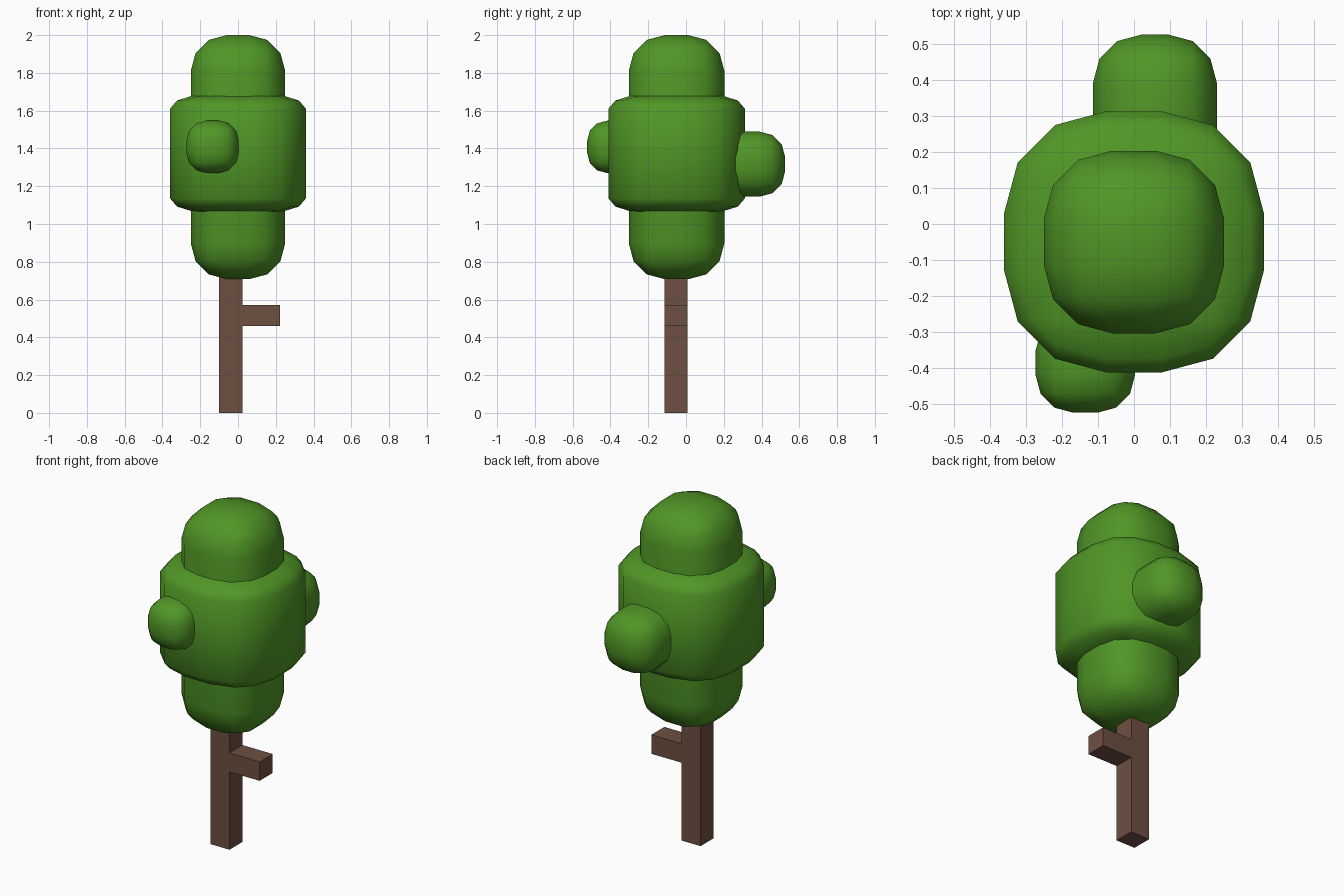
import bpy, bmesh
from mathutils import Vector

if "Cube" in bpy.data.objects:
    bpy.data.objects.remove(bpy.data.objects["Cube"])


def material(name, color):
    m = bpy.data.materials.new(name)
    m.diffuse_color = (*color, 1)
    m.use_nodes = True
    m.node_tree.nodes["Principled BSDF"].inputs["Base Color"].default_value = m.diffuse_color
    return m


LEAF = material("leaf green", (0.08, 0.305, 0.019))
BARK = material("bark brown", (0.153, 0.08, 0.054))


def add_object(name, bm, mat, smooth):
    bmesh.ops.recalc_face_normals(bm, faces=bm.faces)
    for f in bm.faces:
        f.smooth = smooth
    me = bpy.data.meshes.new(name)
    bm.to_mesh(me)
    bm.free()
    me.materials.append(mat)
    ob = bpy.data.objects.new(name, me)
    bpy.context.collection.objects.link(ob)
    return ob


def leaf_clump(name, lo, hi, bevel, cap=None):
    """Rounded box from lo to hi; cap is the height of the top and bottom rounding."""
    cap = cap or bevel
    lo, hi = Vector(lo), Vector(hi)
    mid, size = (lo + hi) / 2, hi - lo
    flat = size.z / 2 - cap
    size.z = 2 * (flat + bevel)
    bm = bmesh.new()
    bmesh.ops.create_cube(bm, size=1)
    bmesh.ops.scale(bm, vec=size, verts=bm.verts)
    bmesh.ops.bevel(bm, geom=bm.edges[:], offset=bevel, offset_type='OFFSET',
                    segments=3, profile=0.5, affect='EDGES')
    # squash only the rounded ends
    for v in bm.verts:
        over = abs(v.co.z) - flat
        if over > 0:
            v.co.z = (1 if v.co.z > 0 else -1) * (flat + over * cap / bevel)
    bmesh.ops.translate(bm, vec=mid, verts=bm.verts)
    return add_object(name, bm, LEAF, True)


# Foliage: tall core, wide middle, and two side clumps
leaf_clump("foliage_core", (-0.25, -0.303, 0.708), (0.25, 0.203, 2.0), 0.19)
leaf_clump("foliage_middle", (-0.36, -0.411, 1.048), (0.36, 0.312, 1.698), 0.282, 0.088)
leaf_clump("foliage_front_clump", (-0.273, -0.523, 1.27), (0.003, -0.247, 1.547), 0.105)
leaf_clump("foliage_back_clump", (-0.114, 0.05, 1.145), (0.23, 0.525, 1.489), 0.135)

# Trunk with side branch: one outline extruded in depth
outline = [(-0.1, 0), (0.025, 0), (0.025, 0.46), (0.222, 0.46),
           (0.222, 0.572), (0.025, 0.572), (0.025, 0.9), (-0.1, 0.9)]
bm = bmesh.new()
face = bm.faces.new([bm.verts.new((x, -0.115, z)) for x, z in outline])
side = bmesh.ops.extrude_face_region(bm, geom=[face])["geom"]
bmesh.ops.translate(bm, vec=(0, 0.122, 0),
                    verts=[g for g in side if isinstance(g, bmesh.types.BMVert)])
if not face.is_valid or len([f for f in bm.faces if len(f.verts) == 8]) < 2:
    bm.faces.new([v for v in bm.verts if v.co.y < -0.1])
add_object("trunk_and_branch", bm, BARK, False)
